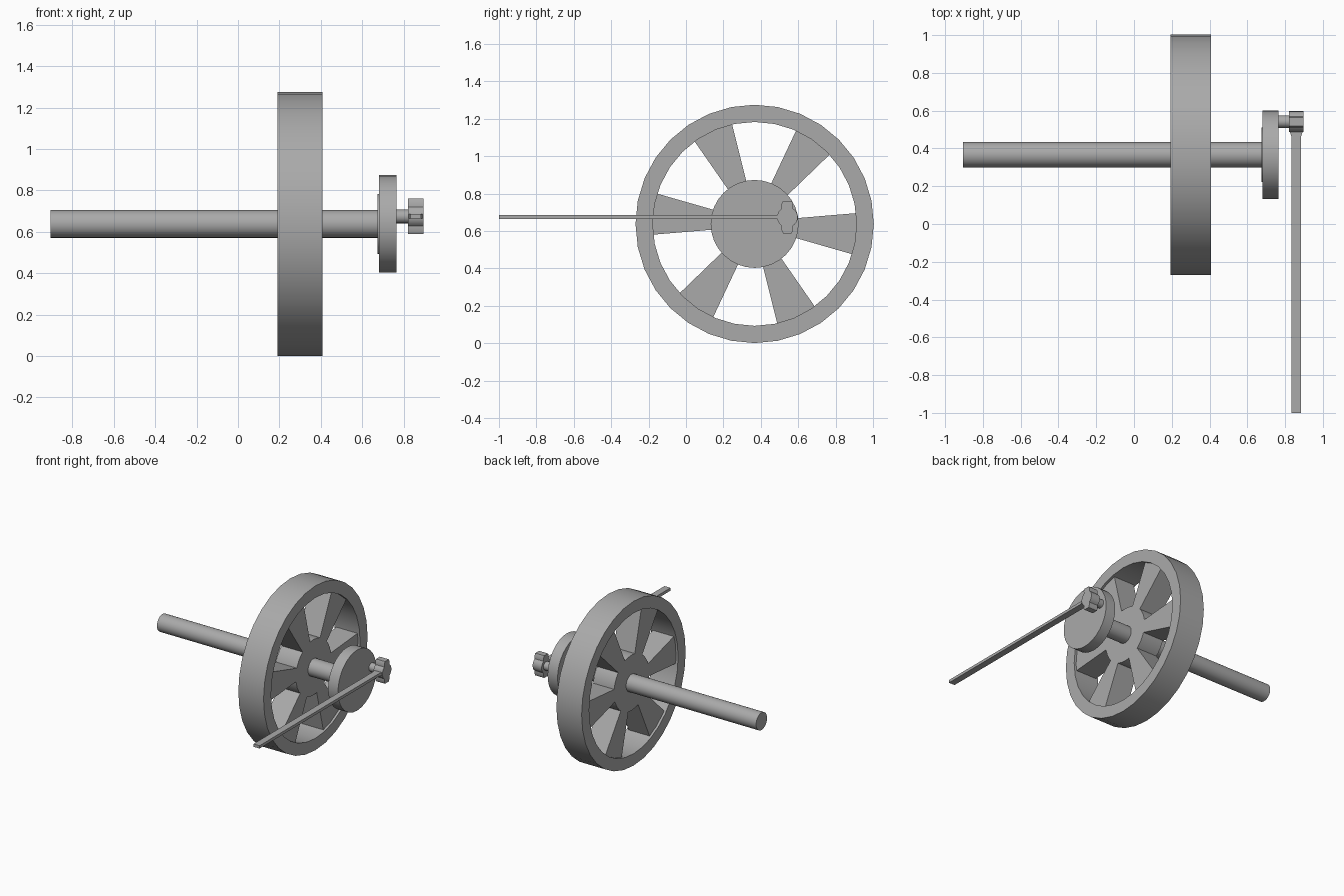
import bpy, bmesh, math
from mathutils import Vector

cube = bpy.data.objects.get("Cube")
if cube:
    bpy.data.objects.remove(cube, do_unlink=True)

# Single grey metal
GREY = (0.40, 0.40, 0.40, 1.0)
metal = bpy.data.materials.new("grey_metal")
metal.use_nodes = True
metal.diffuse_color = GREY
metal.node_tree.nodes["Principled BSDF"].inputs["Base Color"].default_value = GREY

AXLE = (0.367, 0.638)   # y, z of the axle
PIN = (0.542, 0.674)    # y, z of the crank pin
WHEEL_X = 0.30          # middle of the wheel


def finish(name, bm, smooth=False):
    bmesh.ops.recalc_face_normals(bm, faces=bm.faces)
    mesh = bpy.data.meshes.new(name)
    bm.to_mesh(mesh)
    bm.free()
    mesh.materials.append(metal)
    obj = bpy.data.objects.new(name, mesh)
    bpy.context.collection.objects.link(obj)
    if smooth:
        bpy.ops.object.select_all(action='DESELECT')
        obj.select_set(True)
        bpy.context.view_layer.objects.active = obj
        bpy.ops.object.shade_smooth_by_angle(angle=math.radians(30))
    return obj


def prism(name, outline, x0, x1, smooth=False):
    """Extrude a (y, z) outline along x."""
    bm = bmesh.new()
    face = bm.faces.new([bm.verts.new((x0, y, z)) for y, z in outline])
    ext = bmesh.ops.extrude_face_region(bm, geom=[face], use_keep_orig=True)
    moved = [g for g in ext["geom"] if isinstance(g, bmesh.types.BMVert)]
    bmesh.ops.translate(bm, verts=moved, vec=(x1 - x0, 0, 0))
    return finish(name, bm, smooth)


def circle(center, r, n=32):
    return [(center[0] + r * math.cos(2 * math.pi * i / n),
             center[1] + r * math.sin(2 * math.pi * i / n)) for i in range(n)]


def disc(name, center, r, x0, x1, n=32):
    return prism(name, circle(center, r, n), x0, x1, True)


# Wheel rim: a rectangular section spun around the axle
bm = bmesh.new()
section = [bm.verts.new((WHEEL_X + dx, AXLE[0], AXLE[1] + r))
           for dx, r in ((-0.108, 0.545), (0.108, 0.545), (0.108, 0.637), (-0.108, 0.637))]
edges = [bm.edges.new((section[i], section[(i + 1) % 4])) for i in range(4)]
bmesh.ops.spin(bm, geom=section + edges, cent=(0, *AXLE), axis=(1, 0, 0),
               angle=2 * math.pi, steps=32, use_merge=True)
bmesh.ops.remove_doubles(bm, verts=bm.verts, dist=1e-4)
finish("wheel_rim", bm, True)

# Hub and six spokes that widen toward the rim
disc("wheel_hub", AXLE, 0.215, WHEEL_X - 0.09, WHEEL_X + 0.09)
for k in range(6):
    a = math.radians(-5.6 + 60 * k)
    along, across = Vector((math.cos(a), math.sin(a))), Vector((-math.sin(a), math.cos(a)))
    corners = ((0.19, -0.047), (0.55, -0.113), (0.55, 0.113), (0.19, 0.047))
    outline = [Vector(AXLE) + along * r + across * w for r, w in corners]
    prism(f"spoke_{k + 1}", outline, WHEEL_X - 0.09, WHEEL_X + 0.09)

# Axle, crank disc with its backing collar, and crank pin
disc("axle", AXLE, 0.067, -0.905, 0.69)
disc("crank_collar", AXLE, 0.145, 0.674, 0.69)
disc("crank_disc", AXLE, 0.235, 0.68, 0.765)
disc("crank_pin", PIN, 0.033, 0.75, 0.83, 16)

# Rod bearing: round sides with a lug above and below
outline = []
for side in (0, math.pi):
    s = 1 if side == 0 else -1
    for i in range(9):
        a = side + math.radians(-56 + 14 * i)
        outline.append((PIN[0] + 0.055 * math.cos(a), PIN[1] + 0.055 * math.sin(a)))
    for y, z in ((0.031, 0.070), (0.023, 0.086), (-0.023, 0.086), (-0.031, 0.070)):
        outline.append((PIN[0] + s * y, PIN[1] + s * z))
prism("rod_bearing", outline, 0.82, 0.897, True)

# Connecting rod, flaring where it meets the bearing
bm = bmesh.new()
half = ((0.50, 0.035), (0.485, 0.033), (0.465, 0.026), (-1.0, 0.026))
plan = [(0.859 + w, y) for y, w in half] + [(0.859 - w, y) for y, w in reversed(half)]
face = bm.faces.new([bm.verts.new((x, y, PIN[1] - 0.011)) for x, y in plan])
ext = bmesh.ops.extrude_face_region(bm, geom=[face], use_keep_orig=True)
bmesh.ops.translate(bm, vec=(0, 0, 0.022),
                    verts=[g for g in ext["geom"] if isinstance(g, bmesh.types.BMVert)])
finish("connecting_rod", bm)
